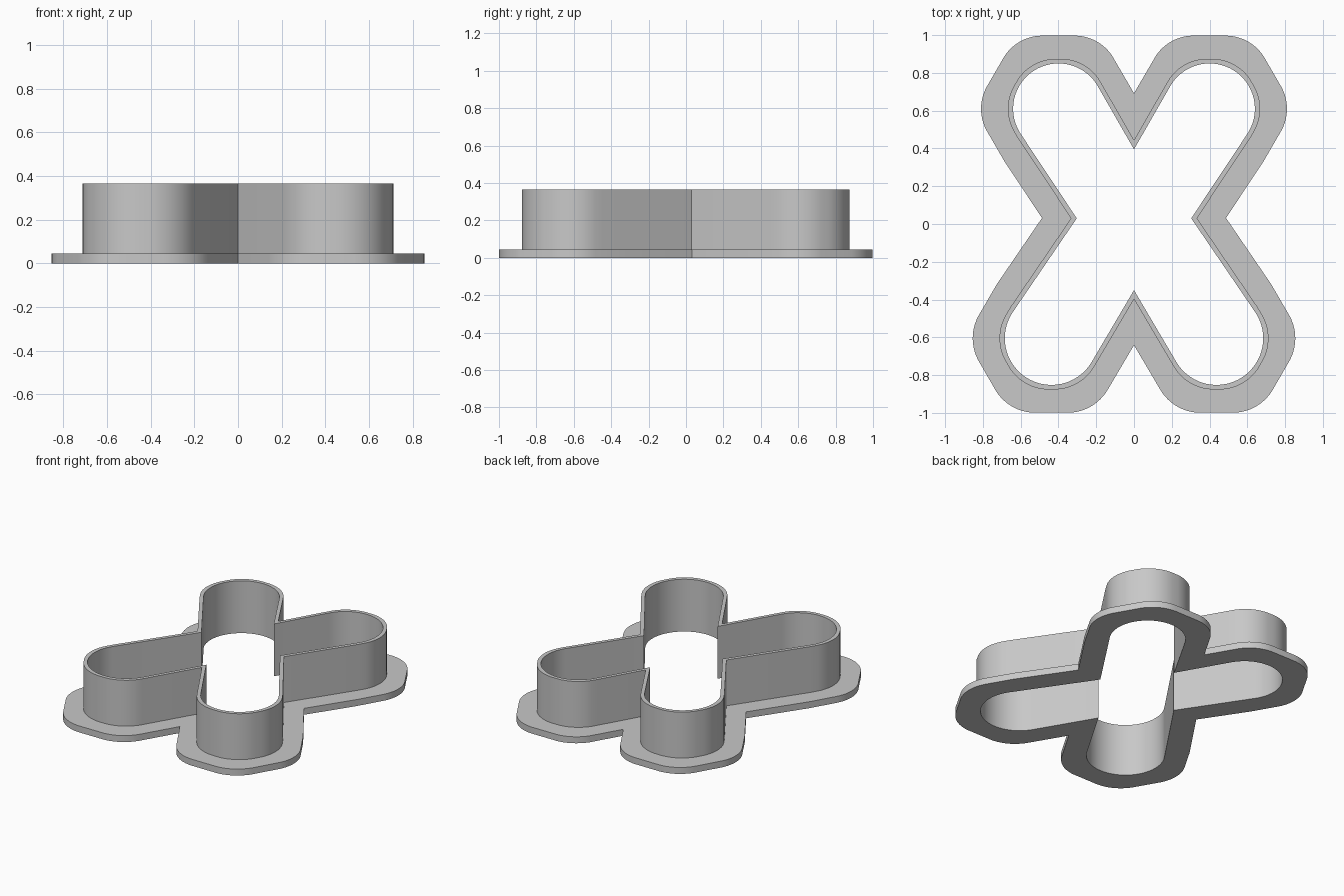
import bpy, bmesh
from math import acos, atan2, cos, pi, sin
from mathutils import Matrix, Vector

cube = bpy.data.objects.get("Cube")
if cube:
    bpy.data.objects.remove(cube, do_unlink=True)

STEPS = 36
WALL, FLANGE = 0.028, 0.17        # hexagonal offsets from the opening
FLANGE_TOP, WALL_TOP = 0.045, 0.365

# Lobes (centre x, centre y, radius) and the notch before each, anticlockwise
LOBES = [(0.40, 0.61, 0.24), (-0.40, 0.61, 0.24),
         (-0.437, -0.605, 0.247), (0.437, -0.605, 0.247)]
NOTCHES = [Vector(p) for p in ((0.303, 0.03), (0, 0.395), (-0.303, 0.03), (0, -0.35))]


def direction(angle):
    return Vector((cos(angle), sin(angle)))


def hex_corner(normal, size):
    """Corner of a hexagon that lies furthest along the normal."""
    corners = [direction(k * pi / 3) * size for k in range(6)]
    return max(corners, key=lambda c: c.dot(normal))


def lobe_angles(i):
    """Angles where the lobe's arc meets the straight sides to its notches."""
    x, y, r = LOBES[i]
    ends = []
    for notch, turn in ((NOTCHES[i], 1), (NOTCHES[(i + 1) % 4], -1)):
        d = notch - Vector((x, y))
        ends.append(atan2(d.y, d.x) + turn * acos(r / d.length))
    start, end = ends
    return start, start + (end - start) % (2 * pi)


def outline(size):
    """Four-lobed outline widened by a hexagon of the given size."""
    points = []
    for i, (x, y, r) in enumerate(LOBES):
        start, end = lobe_angles(i)
        # Notch tip: where the two widened straight sides cross
        n1, n2 = direction(lobe_angles(i - 1)[1]), direction(start)
        reach = [n.dot(NOTCHES[i] + hex_corner(n, size)) for n in (n1, n2)]
        points.append(Matrix((n1, n2)).inverted() @ Vector(reach))
        for s in range(STEPS + 1):
            n = direction(start + (end - start) * s / STEPS)
            points.append(Vector((x, y)) + n * r + hex_corner(n, size))
    return points


# Cutter: L-shaped section swept round the outline
section = [(0, 0), (FLANGE, 0), (FLANGE, FLANGE_TOP), (WALL, FLANGE_TOP),
           (WALL, WALL_TOP), (0, WALL_TOP)]
bm = bmesh.new()
rings = [[bm.verts.new((p.x, p.y, z)) for p in outline(size)] for size, z in section]
for k, ring in enumerate(rings):
    previous = rings[k - 1]
    for j in range(len(ring)):
        bm.faces.new((previous[j - 1], previous[j], ring[j], ring[j - 1]))
bmesh.ops.recalc_face_normals(bm, faces=bm.faces)
mesh = bpy.data.meshes.new("cutter_wall_and_flange")
bm.to_mesh(mesh)
bm.free()

cutter = bpy.data.objects.new("cutter_wall_and_flange", mesh)
bpy.context.collection.objects.link(cutter)

# Plain grey material
grey = bpy.data.materials.new("light_grey")
grey.use_nodes = True
colour = (0.58, 0.58, 0.58, 1)
grey.diffuse_color = colour
grey.node_tree.nodes["Principled BSDF"].inputs["Base Color"].default_value = colour
mesh.materials.append(grey)

bpy.ops.object.select_all(action="DESELECT")
cutter.select_set(True)
bpy.context.view_layer.objects.active = cutter
bpy.ops.object.shade_smooth_by_angle(angle=pi / 6)
